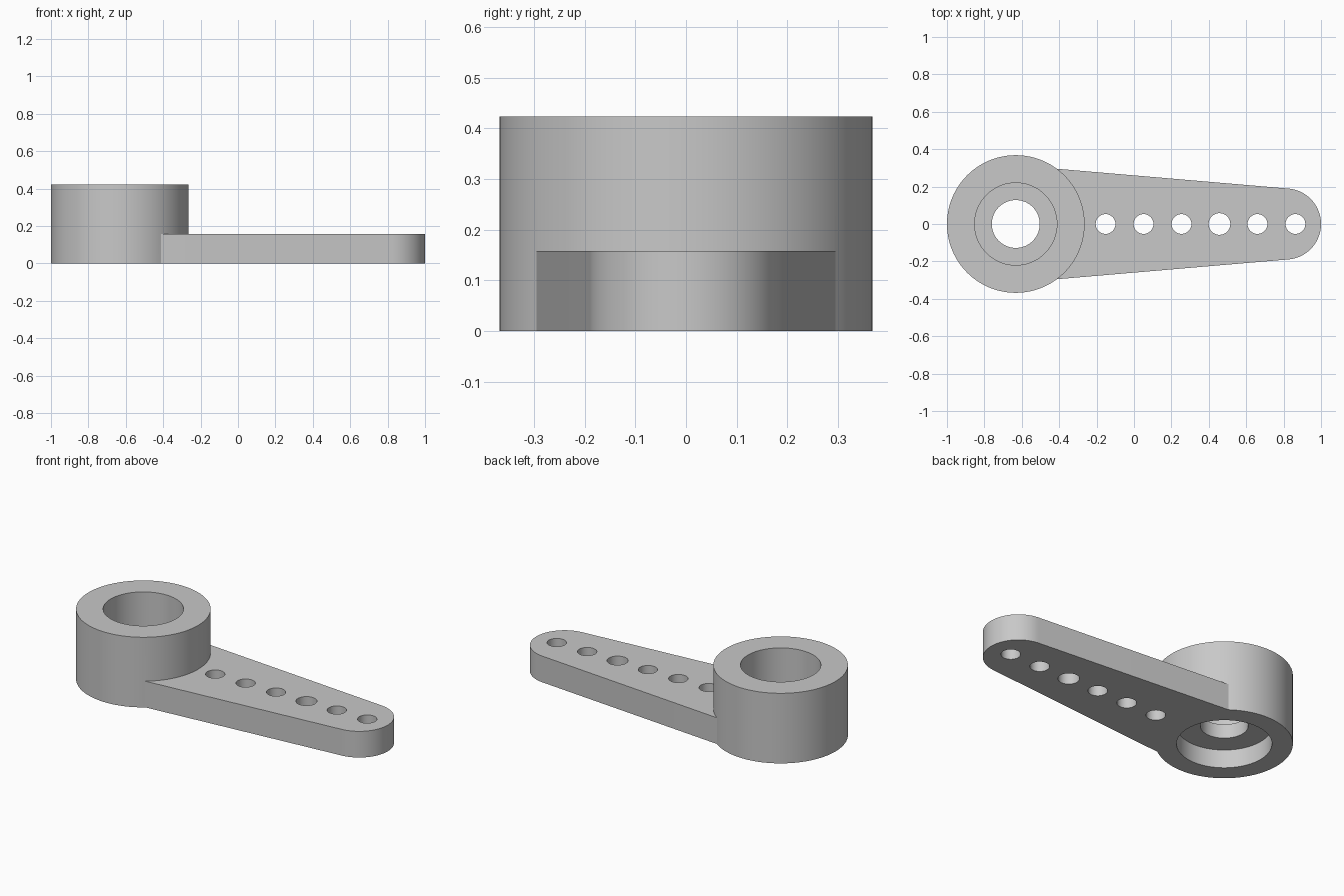
import bpy, bmesh
from math import sin, cos, pi, radians, atan2

if "Cube" in bpy.data.objects:
    bpy.data.objects.remove(bpy.data.objects["Cube"], do_unlink=True)

HUB_X, HUB_R, HUB_H = -0.632, 0.368, 0.423
ARM_H = 0.158
TIP_X, TIP_R = 0.81, 0.19

grey = bpy.data.materials.new("light_grey_plastic")
grey.use_nodes = True
colour = (0.58, 0.58, 0.58, 1)
grey.diffuse_color = colour
grey.node_tree.nodes["Principled BSDF"].inputs["Base Color"].default_value = colour


def arc(cx, r, start, end, n):
    """Points on a circle centred on the x axis."""
    steps = [start + (end - start) * i / n for i in range(n + 1)]
    return [(cx + r * cos(a), r * sin(a)) for a in steps]


def prism(name, outline, z0, z1):
    """Solid extruded upward from a flat outline."""
    bm = bmesh.new()
    base = bm.faces.new([bm.verts.new((x, y, z0)) for x, y in outline])
    top = bmesh.ops.extrude_face_region(bm, geom=[base])["geom"]
    verts = [v for v in top if isinstance(v, bmesh.types.BMVert)]
    bmesh.ops.translate(bm, vec=(0, 0, z1 - z0), verts=verts)
    bmesh.ops.recalc_face_normals(bm, faces=bm.faces)
    mesh = bpy.data.meshes.new(name)
    bm.to_mesh(mesh)
    bm.free()
    mesh.materials.append(grey)
    obj = bpy.data.objects.new(name, mesh)
    bpy.context.collection.objects.link(obj)
    return obj


def cylinder(name, x, r, z0, z1, sides):
    return prism(name, arc(x, r, 0, 2 * pi, sides)[:-1], z0, z1)


def combine(target, other, operation):
    """Apply a boolean and discard the helper solid."""
    mod = target.modifiers.new(operation.lower(), "BOOLEAN")
    mod.operation, mod.object, mod.solver = operation, other, "EXACT"
    bpy.ops.object.select_all(action="DESELECT")
    bpy.context.view_layer.objects.active = target
    target.select_set(True)
    bpy.ops.object.modifier_apply(modifier=mod.name)
    bpy.data.objects.remove(other, do_unlink=True)


# Tapered arm with a rounded tip, rooted inside the hub wall
root = radians(66.6)
lean = atan2(0.086, 1)
tip = arc(TIP_X, TIP_R, lean - pi / 2, pi / 2 - lean, 40)
arm = prism("arm", tip + arc(HUB_X, 0.33, root, -root, 24), 0, ARM_H)

# Hub joined to the arm
horn = cylinder("horn_body", HUB_X, HUB_R, 0, HUB_H, 96)
combine(horn, arm, "UNION")

# Upper screw bore, centre hole and lower shaft socket
for r, z0, z1 in ((0.22, 0.195, 0.6), (0.128, -0.1, 0.5), (0.256, -0.1, 0.11)):
    combine(horn, cylinder("bore_cutter", HUB_X, r, z0, z1, 72), "DIFFERENCE")

# Row of linkage holes, the fourth slightly wider
for i in range(6):
    r = 0.058 if i == 3 else 0.053
    cutter = cylinder("hole_cutter", -0.152 + 0.203 * i, r, -0.1, 0.3, 40)
    combine(horn, cutter, "DIFFERENCE")

bpy.ops.object.shade_smooth_by_angle(angle=radians(30))
